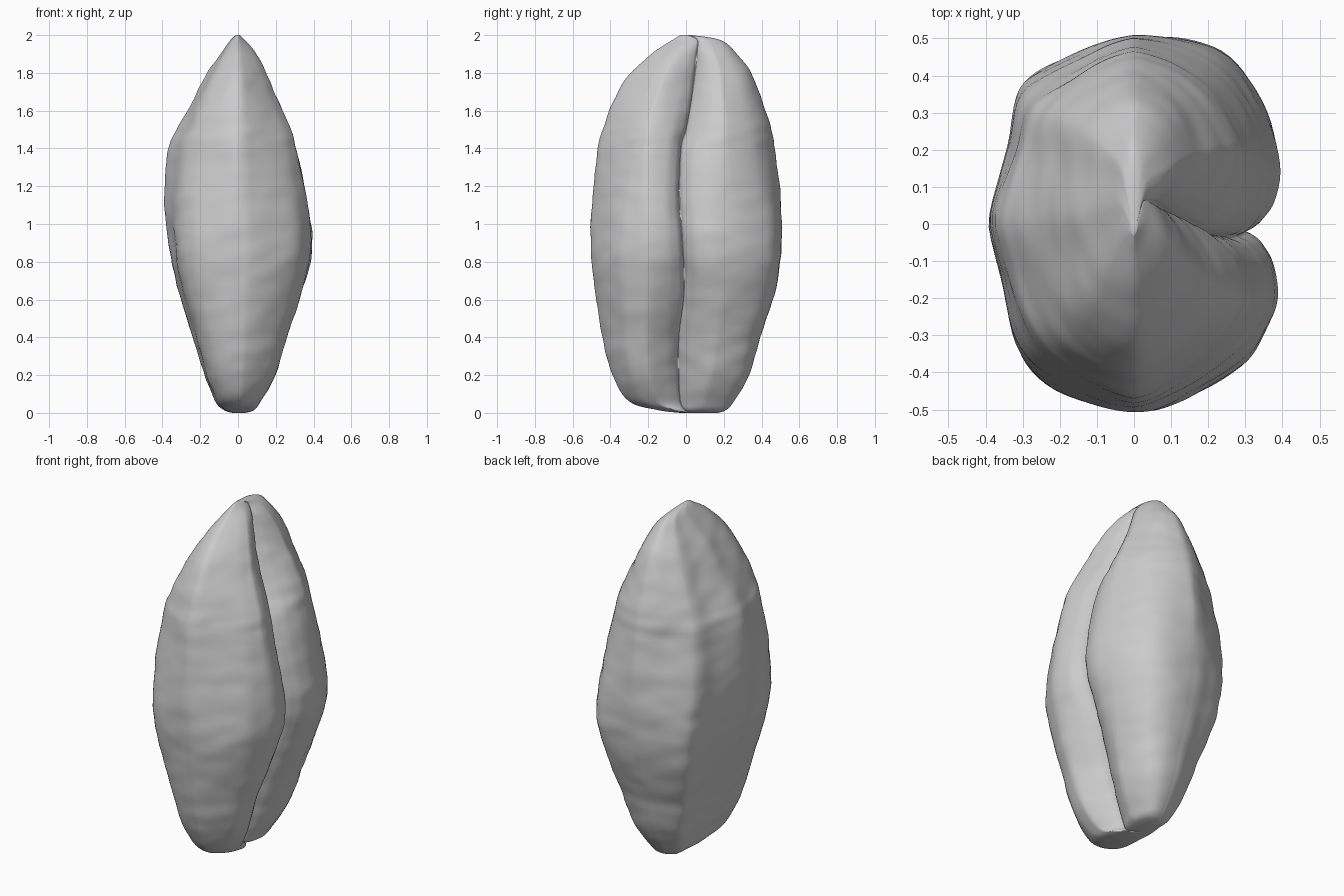
import bpy
import bmesh
from mathutils import Vector, noise

cube = bpy.data.objects.get("Cube")
if cube:
    bpy.data.objects.remove(cube, do_unlink=True)

# Height stations: z, back x, belly x, front y, rear y, crease y, crease depth
STATIONS = [
    (0, -.03, .04, -.03, .17, .02, .1),
    (.015, -.075, .085, -.15, .21, -.01, .25),
    (.06, -.12, .12, -.3, .25, -.03, .4),
    (.2, -.175, .2, -.39, .33, -.04, .38),
    (.4, -.24, .26, -.44, .39, -.04, .28),
    (.65, -.315, .34, -.48, .47, -.01, .1),
    (.9, -.365, .39, -.505, .505, -.02, .02),
    (1.15, -.395, .38, -.495, .5, -.04, .08),
    (1.4, -.372, .35, -.465, .47, -.03, .22),
    (1.5, -.328, .32, -.44, .45, 0, .3),
    (1.65, -.245, .245, -.385, .405, .03, .38),
    (1.8, -.16, .17, -.29, .345, .05, .4),
    (1.91, -.085, .105, -.17, .26, .06, .3),
    (1.975, -.04, .04, -.07, .18, .06, .2),
    (2, -.01, .01, -.03, .03, .01, 0),
]

# Cross-section in unit proportions, starting inside the belly crease
SECTION = [
    (.78, 0), (.84, .025), (.9, .07), (.97, .16), (1, .34), (.9, .6),
    (.7, .84), (.43, .96), (.1, 1), (-.15, .98), (-.4, .91), (-.72, .8),
    (-.84, .68), (-.89, .42), (-1, .05), (-.93, -.3), (-.84, -.64),
    (-.64, -.84), (-.25, -.97), (.05, -1), (.26, -.96), (.52, -.86),
    (.78, -.71), (.91, -.56), (.99, -.38), (.97, -.18), (.9, -.07),
    (.84, -.025),
]


def spline(a, b, c, d, t):
    """Smooth curve between b and c for tuples of any length."""
    return [q + t * (r - p) / 2 + t * t * (p - 2.5 * q + 2 * r - s / 2)
            + t ** 3 * (s - p + 3 * (q - r)) / 2
            for p, q, r, s in zip(a, b, c, d)]


def refine(points, steps, closed):
    """Add in-between points along an open or closed row."""
    n = len(points)

    def pick(i):
        return points[i % n] if closed else points[max(0, min(n - 1, i))]
    out = []
    for i in range(n if closed else n - 1):
        for k in range(steps):
            out.append(spline(*[pick(i + j) for j in (-1, 0, 1, 2)], k / steps))
    if not closed:
        out.append(points[-1])
    return out


def ramp(z, low, high):
    """Rise from 0 to 1 between two heights."""
    return min(1, max(0, (z - low) / (high - low)))


def place(station, u, v):
    """Fit one cross-section point to a height station."""
    z, x_back, x_belly, y_front, y_rear, crease, depth = station
    middle, half = (y_front + y_rear) / 2, (y_rear - y_front) / 2
    # Fuller corners low down, pinched corners in the upper half
    corner = 1 + abs(u * v) * (.06 - .24 * ramp(z, .8, 1.4))
    u, v = u * corner, v * corner
    y = middle + v * half
    if u > 0:
        # Belly side: sink the crease and follow its wandering line
        near = max(0, 1 - abs(v) / .45)
        y += u ** .5 * max(0, 1 - abs(v)) ** 2 * (crease - middle)
        x = (u - depth * near) * x_belly
    else:
        # Back side: flatter germ face towards the tip
        x = abs(u) ** (1 - .3 * ramp(z, 1.3, 1.6)) * x_back
    return Vector((x, y, z))


# Grain body: loft of the folded section
bm = bmesh.new()
outline = refine(SECTION, 5, True)
rings = [[bm.verts.new(place(s, u, v)) for u, v in outline]
         for s in refine(STATIONS, 9, False)]
count = len(outline)
for low, high in zip(rings, rings[1:]):
    for i in range(count):
        j = (i + 1) % count
        bm.faces.new((low[i], low[j], high[j], high[i]))
bm.faces.new(rings[0][::-1])
bm.faces.new(rings[-1])
bm.normal_update()

# Husk wrinkles: broad dents plus fine crosswise ripples
shifts = []
for vert in bm.verts:
    x, y, z = vert.co
    fade = min(1, z * 5, (2 - z) * 5)
    dents = noise.noise(Vector((x * 5, y * 5, z * 3)))
    ripples = noise.noise(Vector((x * 7, y * 7, z * 14)))
    shifts.append(vert.normal * fade * (.006 * dents + .005 * ripples))
for vert, shift in zip(bm.verts, shifts):
    vert.co += shift

mesh = bpy.data.meshes.new("grain_body")
bm.to_mesh(mesh)
bm.free()
grain = bpy.data.objects.new("grain_body", mesh)
bpy.context.collection.objects.link(grain)

# Plain grey surface
grey = bpy.data.materials.new("plain_grey")
grey.use_nodes = True
colour = (.6, .6, .6, 1)
grey.diffuse_color = colour
grey.node_tree.nodes["Principled BSDF"].inputs["Base Color"].default_value = colour
mesh.materials.append(grey)

bpy.ops.object.select_all(action="DESELECT")
grain.select_set(True)
bpy.context.view_layer.objects.active = grain
bpy.ops.object.shade_smooth()
